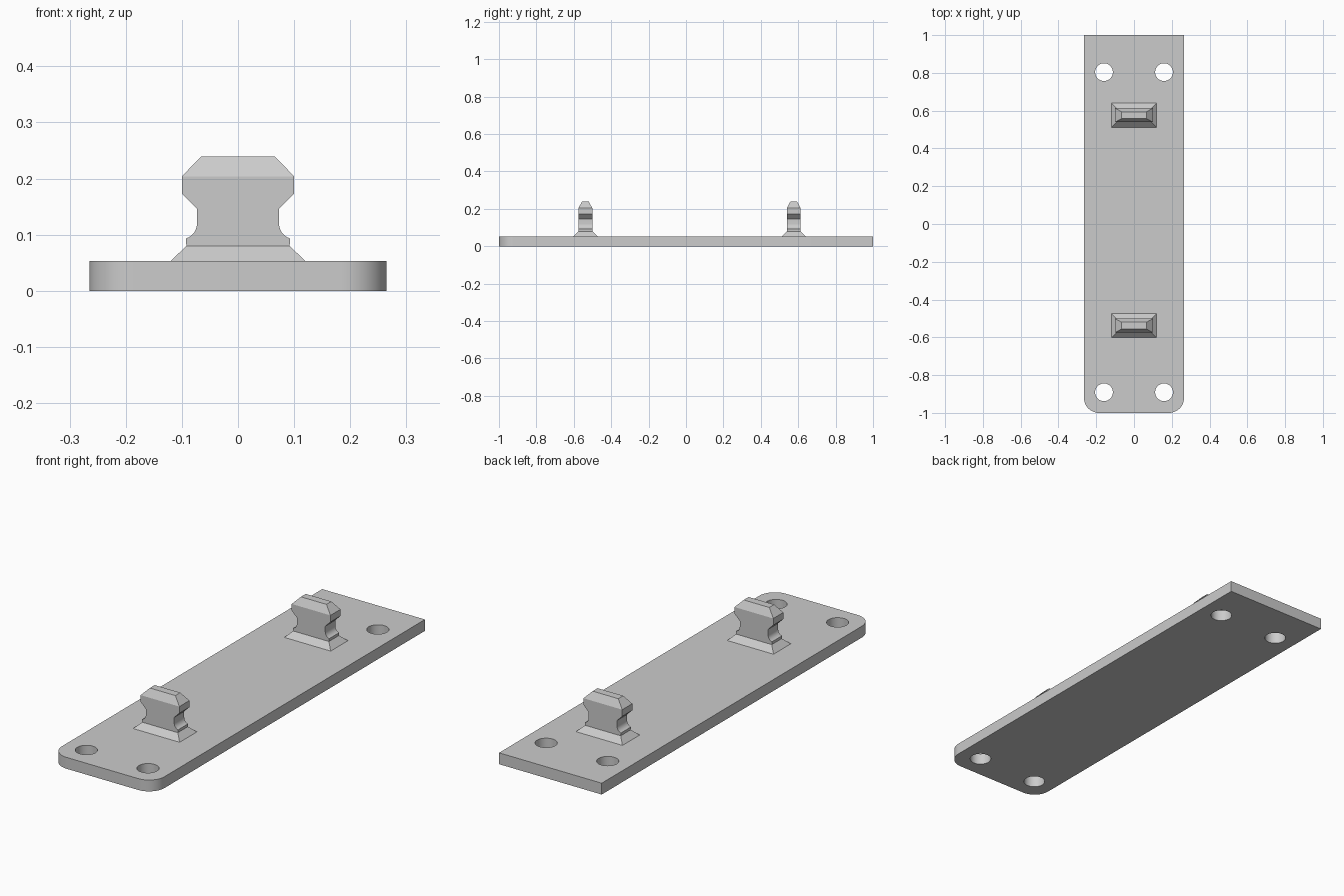
import bpy, bmesh
from math import sin, cos, pi, radians

if "Cube" in bpy.data.objects:
    bpy.data.objects.remove(bpy.data.objects["Cube"])

grey = bpy.data.materials.new("plain_grey")
grey.use_nodes = True
colour = (0.6, 0.6, 0.6, 1)
grey.diffuse_color = colour
grey.node_tree.nodes["Principled BSDF"].inputs["Base Color"].default_value = colour


def add_object(name, bm):
    bmesh.ops.recalc_face_normals(bm, faces=bm.faces)
    mesh = bpy.data.meshes.new(name)
    bm.to_mesh(mesh)
    bm.free()
    mesh.materials.append(grey)
    obj = bpy.data.objects.new(name, mesh)
    bpy.context.collection.objects.link(obj)
    return obj


def select_only(obj):
    bpy.ops.object.select_all(action='DESELECT')
    obj.select_set(True)
    bpy.context.view_layer.objects.active = obj


def smooth(obj):
    select_only(obj)
    bpy.ops.object.shade_smooth_by_angle(angle=radians(25))


# Base plate: square back corners, rounded front corners
HALF_W, HALF_L, THICK, CORNER = 0.265, 1.0, 0.053, 0.08
STEPS = 12
outline = [(HALF_W, HALF_L), (-HALF_W, HALF_L)]
for side, start in ((-1, pi), (1, 1.5 * pi)):
    for i in range(STEPS + 1):
        a = start + i * pi / 2 / STEPS
        outline.append((side * (HALF_W - CORNER) + CORNER * cos(a),
                        CORNER - HALF_L + CORNER * sin(a)))
bm = bmesh.new()
face = bm.faces.new([bm.verts.new((x, y, 0)) for x, y in outline])
ext = bmesh.ops.extrude_face_region(bm, geom=[face])
bmesh.ops.translate(bm, vec=(0, 0, THICK),
                    verts=[g for g in ext["geom"] if isinstance(g, bmesh.types.BMVert)])
plate = add_object("base_plate", bm)

# Four screw holes
for x in (-0.159, 0.159):
    for y in (-0.891, 0.804):
        bpy.ops.mesh.primitive_cylinder_add(vertices=40, radius=0.047, depth=0.3,
                                            location=(x, y, 0))
        cutter = bpy.context.object
        cutter.name = "screw_hole_cutter"
        cutter.hide_render = True
        cutter.data.materials.append(grey)
        mod = plate.modifiers.new("screw_hole", 'BOOLEAN')
        mod.operation, mod.solver, mod.object = 'DIFFERENCE', 'EXACT', cutter
        select_only(plate)
        bpy.ops.object.modifier_apply(modifier=mod.name)
        bpy.data.objects.remove(cutter)
smooth(plate)

# Stud levels: half width, half depth, height
DEPTH, NECK, FILLET = 0.037, 0.073, 0.028
levels = [(0.12, 0.064, THICK), (0.092, DEPTH, 0.08)]
for i in range(7):
    a = radians(73) * (1 - i / 6)
    levels.append((NECK + FILLET * (1 - cos(a)), DEPTH, 0.12 - FILLET * sin(a)))
levels += [(NECK, DEPTH, 0.146), (0.1, DEPTH, 0.173), (0.1, DEPTH, 0.204),
           (0.066, 0.018, 0.239)]


def stud(name, y):
    bm = bmesh.new()
    rings = [[bm.verts.new((sx * w, sy * d, z))
              for sx, sy in ((-1, -1), (1, -1), (1, 1), (-1, 1))]
             for w, d, z in levels]
    for low, high in zip(rings, rings[1:]):
        for i in range(4):
            j = (i + 1) % 4
            bm.faces.new((low[i], low[j], high[j], high[i]))
    bm.faces.new(rings[0])
    bm.faces.new(rings[-1])
    # Merge the flat front and back walls
    bmesh.ops.dissolve_limit(bm, angle_limit=radians(1), verts=bm.verts, edges=bm.edges)
    obj = add_object(name, bm)
    obj.location.y = y
    smooth(obj)


stud("front_stud", -0.538)
stud("back_stud", 0.576)
